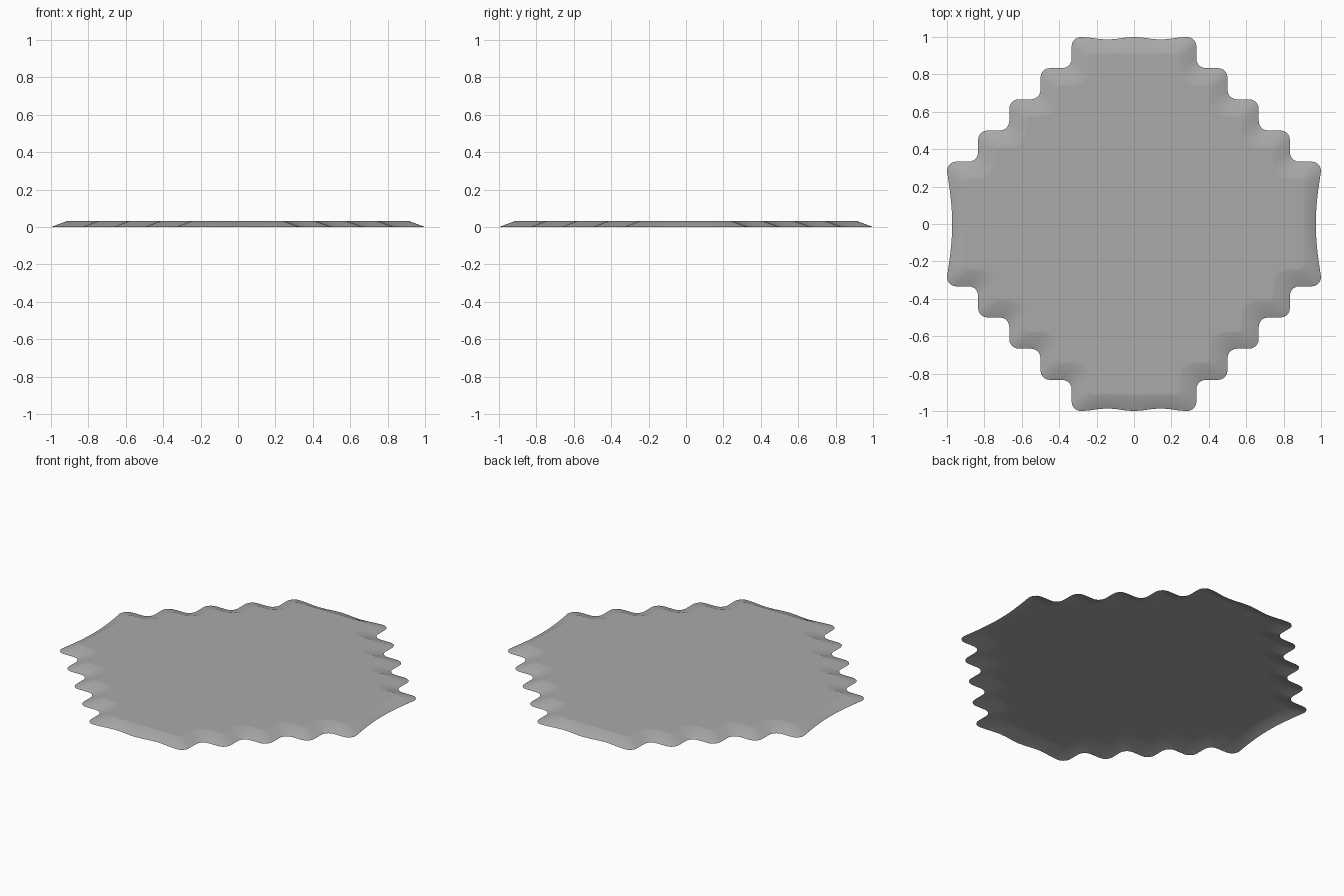
import bpy, bmesh, math
from mathutils import Vector

cube = bpy.data.objects.get("Cube")
if cube:
    bpy.data.objects.remove(cube)

HEIGHT = 0.032
STEP = 1 / 6
ARC = 5       # segments per rounded corner
SPAN = 12     # segments along each long side

grey = bpy.data.materials.new("stone grey")
grey.use_nodes = True
colour = (0.4, 0.4, 0.4, 1)
grey.diffuse_color = colour
grey.node_tree.nodes["Principled BSDF"].inputs["Base Color"].default_value = colour

# Staircase corners of one quadrant, then turned around the centre
quadrant = []
for i in range(5):
    quadrant.append(Vector((1 - i * STEP, (2 + i) * STEP)))
    if i < 4:
        quadrant.append(Vector((1 - (i + 1) * STEP, (2 + i) * STEP)))
corners = []
for turn in range(4):
    corners += quadrant
    quadrant = [Vector((-p.y, p.x)) for p in quadrant]


def outline(inset, convex_r, concave_r, wavy=False):
    """Rounded staircase outline, moved inward by inset."""
    count = len(corners)
    moved, heads = [], []
    for i, p in enumerate(corners):
        e1 = (p - corners[i - 1]).normalized()
        e2 = (corners[(i + 1) % count] - p).normalized()
        inward = Vector((-e1.y - e2.y, e1.x + e2.x))
        moved.append(p + inward * inset)
        heads.append((e1, e2))
    points = []
    for i, p in enumerate(moved):
        e1, e2 = heads[i]
        convex = e1.x * e2.y - e1.y * e2.x > 0
        r = convex_r if convex else concave_r
        for k in range(ARC + 1):
            a = math.pi / 2 * k / ARC
            points.append(p - e1 * r * (1 - math.sin(a)) + e2 * r * (1 - math.cos(a)))
        # Long sides get extra points, with a gentle dip on the outer rim
        q = moved[(i + 1) % count]
        if (q - p).length > 2 * STEP:
            a, b = p + e2 * r, q - e2 * r
            for k in range(1, SPAN):
                t = k / SPAN
                v = a.lerp(b, t)
                if wavy and abs(e2.y) > 0.5:
                    v.x -= math.copysign(0.028 * math.sin(math.pi * t), v.x)
                elif wavy:
                    v.y -= math.copysign(0.014 * math.sin(2 * math.pi * t) ** 2, v.y)
                points.append(v)
    return points


# Open sheet: sloping skirt, narrow flat border, flat top
bm = bmesh.new()
rings = []
for points, z in ((outline(0, 0.05, 0.05, True), 0),
                  (outline(0.085, 0.03, 0.08), HEIGHT),
                  (outline(0.095, 0.03, 0.085), HEIGHT)):
    rings.append([bm.verts.new((p.x, p.y, z)) for p in points])
for low, high in zip(rings, rings[1:]):
    n = len(low)
    for i in range(n):
        j = (i + 1) % n
        bm.faces.new((low[i], low[j], high[j], high[i]))
bm.faces.new(rings[-1])

mesh = bpy.data.meshes.new("stepped_plate")
bm.to_mesh(mesh)
bm.free()
mesh.materials.append(grey)
plate = bpy.data.objects.new("stepped_plate", mesh)
bpy.context.collection.objects.link(plate)
bpy.ops.object.select_all(action='DESELECT')
plate.select_set(True)
bpy.context.view_layer.objects.active = plate
bpy.ops.object.shade_smooth_by_angle(angle=math.radians(40))
